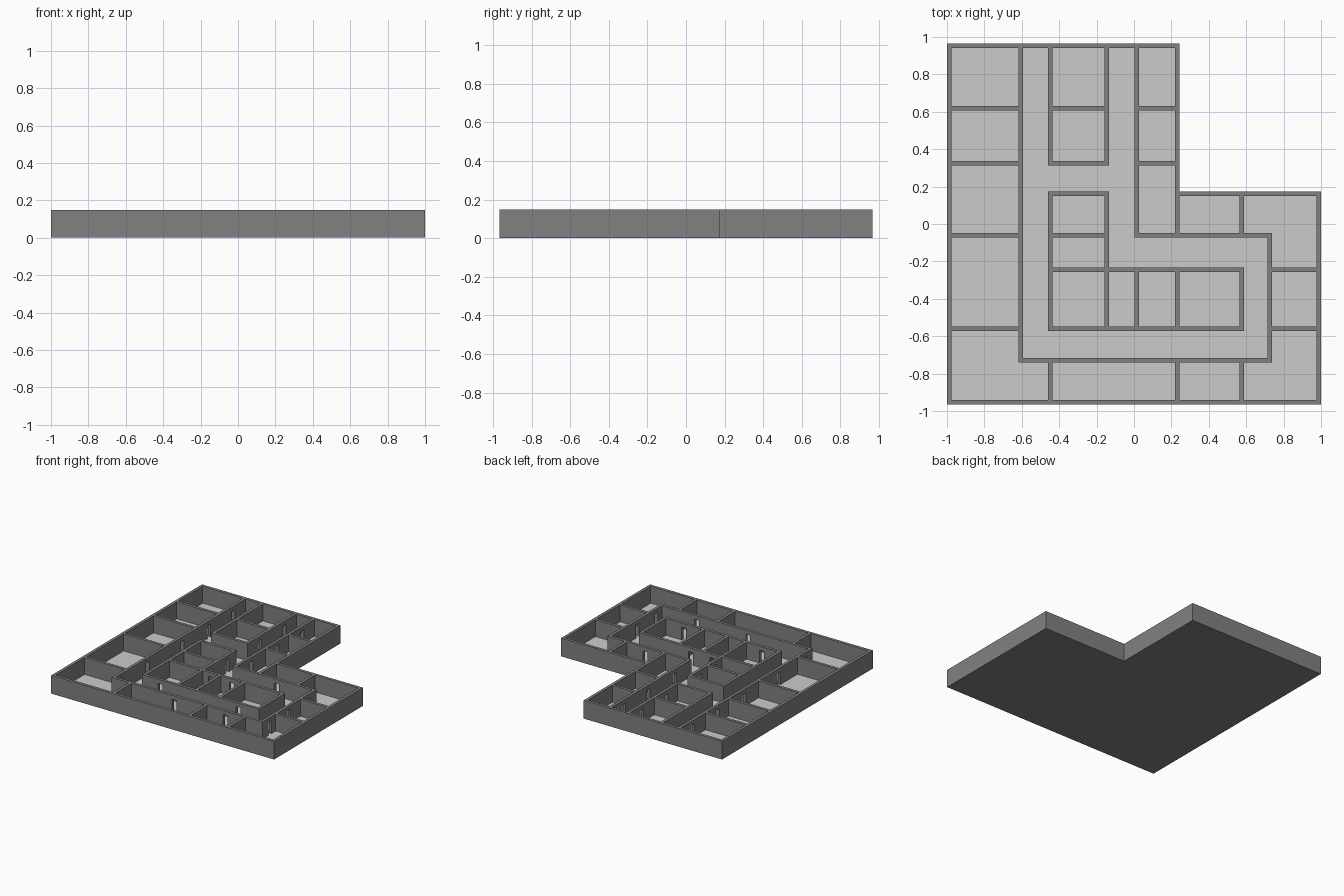
import bpy, bmesh
from mathutils import Vector

if "Cube" in bpy.data.objects:
    bpy.data.objects.remove(bpy.data.objects["Cube"])

H = 0.012                       # half wall thickness
TOP, DOOR_TOP, BASE = 0.148, 0.115, 0.008

# wall centre lines: position, then (start, end) runs
VERTICAL = {
    -0.988: [(-0.954, 0.954)],
    -0.605: [(-0.728, 0.954)],
    -0.448: [(0.325, 0.954), (-0.56, 0.162), (-0.954, -0.728)],
    -0.147: [(0.325, 0.954), (-0.56, 0.162)],
    0.015: [(-0.06, 0.954), (-0.56, -0.245)],
    0.230: [(-0.06, 0.954), (-0.56, -0.245), (-0.954, -0.728)],
    0.575: [(-0.06, 0.162), (-0.56, -0.245), (-0.954, -0.728)],
    0.727: [(-0.728, -0.06)],
    0.988: [(-0.954, 0.162)],
}
HORIZONTAL = {
    0.954: [(-0.988, 0.230)],
    0.62: [(-0.988, -0.605), (-0.448, -0.147), (0.015, 0.230)],
    0.325: [(-0.988, -0.605), (-0.448, -0.147), (0.015, 0.230)],
    0.162: [(-0.448, -0.147), (0.230, 0.988)],
    -0.06: [(-0.988, -0.605), (-0.448, -0.147), (0.015, 0.727)],
    -0.245: [(-0.448, 0.575), (0.727, 0.988)],
    -0.56: [(-0.988, -0.605), (-0.448, 0.575), (0.727, 0.988)],
    -0.728: [(-0.605, 0.727)],
    -0.954: [(-0.988, 0.988)],
}
# door centres along each wall line
DOORS_V = {-0.605: [0.79, 0.475, 0.135, -0.31, -0.645],
           -0.147: [0.79, 0.475, 0.055, -0.15],
           0.015: [0.79, 0.475, 0.135],
           0.727: [-0.15, -0.4, -0.645]}
DOORS_H = {-0.06: [0.4], -0.245: [-0.067, 0.122],
           -0.56: [-0.298, 0.403], -0.728: [-0.055, 0.403]}
DW = 0.02                       # half door width

walls = [(x - H, a - H, x + H, b + H) for x, runs in VERTICAL.items() for a, b in runs]
walls += [(a - H, y - H, b + H, y + H) for y, runs in HORIZONTAL.items() for a, b in runs]
doors = [(x - H, c - DW, x + H, c + DW) for x, cs in DOORS_V.items() for c in cs]
doors += [(c - DW, y - H, c + DW, y + H) for y, cs in DOORS_H.items() for c in cs]
plan = [(-1, -0.966, 0.242, 0.966), (0.242, -0.966, 1, 0.174)]


def covered(rects, x, y):
    return any(a < x < c and b < y < d for a, b, c, d in rects)


def solid(name, inside, zs, rects, material=None):
    """Closed solid from the cells of a rectangular plan for which inside() holds."""
    xs = sorted({round(v, 4) for r in rects for v in (r[0], r[2])})
    ys = sorted({round(v, 4) for r in rects for v in (r[1], r[3])})
    axes = (xs, ys, zs)
    cells = set()
    for i in range(len(xs) - 1):
        for j in range(len(ys) - 1):
            for k in range(len(zs) - 1):
                if inside((xs[i] + xs[i + 1]) / 2, (ys[j] + ys[j + 1]) / 2, k):
                    cells.add((i, j, k))
    bm = bmesh.new()
    cache = {}

    def vert(idx):
        if idx not in cache:
            cache[idx] = bm.verts.new([axes[n][idx[n]] for n in range(3)])
        return cache[idx]

    for cell in cells:
        for n in range(3):
            u, v = (n + 1) % 3, (n + 2) % 3
            for side in (0, 1):
                near = list(cell)
                near[n] += 1 if side else -1
                if tuple(near) in cells:
                    continue
                loop = []
                for du, dv in ((0, 0), (1, 0), (1, 1), (0, 1)):
                    p = list(cell)
                    p[n] += side
                    p[u] += du
                    p[v] += dv
                    loop.append(vert(tuple(p)))
                bm.faces.new(loop if side else loop[::-1])
    mesh = bpy.data.meshes.new(name)
    bm.to_mesh(mesh)
    bm.free()
    obj = bpy.data.objects.new(name, mesh)
    bpy.context.collection.objects.link(obj)
    if material:
        mesh.materials.append(material)
    return obj


dark = bpy.data.materials.new("dark_wall")
dark.diffuse_color = (0.22, 0.22, 0.22, 1)
dark.use_nodes = True
dark.node_tree.nodes["Principled BSDF"].inputs["Base Color"].default_value = dark.diffuse_color


def wall_cell(x, y, layer):
    if layer == 0:
        return covered(plan, x, y)
    return covered(walls, x, y) and not (layer == 1 and covered(doors, x, y))


# walls with door openings, standing on an L-shaped base
solid("walls", wall_cell, [0, BASE, DOOR_TOP, TOP], walls + doors + plan, dark)

# light floor laid over the base, its edge hidden inside the outer walls
inner = [(-0.99, -0.956, 0.232, 0.956), (0.232, -0.956, 0.99, 0.164)]
solid("floor", lambda x, y, k: covered(inner, x, y), [BASE - 0.004, BASE + 0.003], inner)
